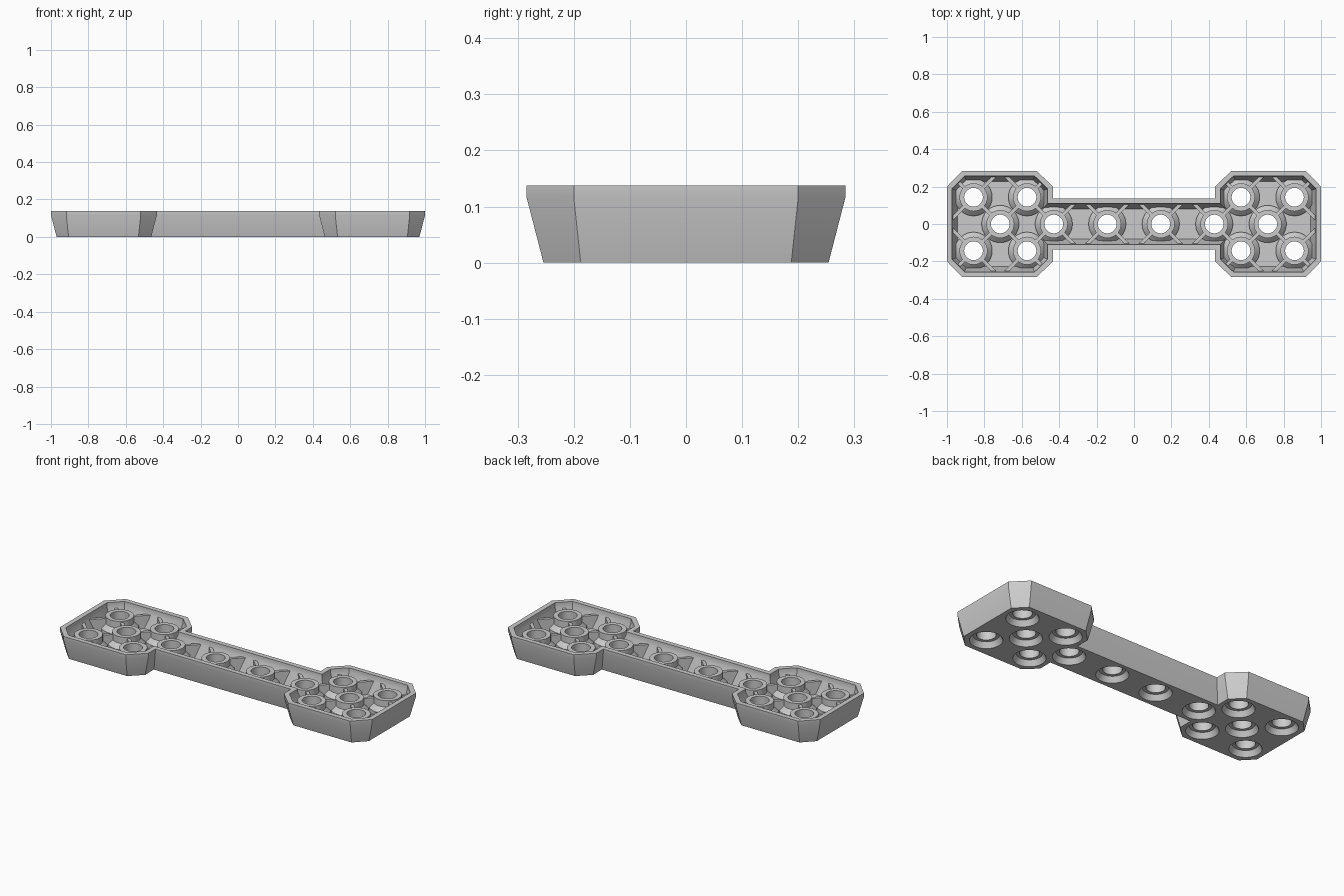
import bpy, bmesh, math

if "Cube" in bpy.data.objects:
    bpy.data.objects.remove(bpy.data.objects["Cube"])

P = 0.143          # half the hole pitch
FLOOR, RIM = 0.03, 0.138
HOLES = [(P * k, 0) for k in (-5, -3, -1, 1, 3, 5)]
HOLES += [(sx * P * k, sy * P) for sx in (-1, 1) for k in (4, 6) for sy in (-1, 1)]


def outline(d):
    """Dumbbell outline, offset inward by d."""
    t = 0.414 * d
    q = [(1 - d, .2 - t), (.918 - t, .284 - d), (.52 + t, .284 - d),
         (.434 + d, .2 - t), (.434 + d, .137 - d)]
    top = q + [(-x, y) for x, y in reversed(q)]
    return top + [(-x, -y) for x, y in top]


def finish(bm, name):
    bmesh.ops.recalc_face_normals(bm, faces=bm.faces)
    me = bpy.data.meshes.new(name)
    bm.to_mesh(me)
    bm.free()
    ob = bpy.data.objects.new(name, me)
    bpy.context.collection.objects.link(ob)
    return ob


def loft(bm, sections):
    """Closed solid through stacked (points, z) sections."""
    rings = [[bm.verts.new((x, y, z)) for x, y in pts] for pts, z in sections]
    n = len(rings[0])
    for a, b in zip(rings, rings[1:]):
        for i in range(n):
            bm.faces.new((a[i], a[(i + 1) % n], b[(i + 1) % n], b[i]))
    bm.faces.new(rings[0][::-1])
    bm.faces.new(rings[-1])


def prism(name, levels):
    bm = bmesh.new()
    loft(bm, [(outline(d), z) for d, z in levels])
    return finish(bm, name)


def turned(name, profile, spots, n=32):
    """The same turned (radius, z) solid at every spot."""
    bm = bmesh.new()
    for cx, cy in spots:
        loft(bm, [([(cx + r * math.cos(math.tau * i / n), cy + r * math.sin(math.tau * i / n))
                    for i in range(n)], z) for r, z in profile])
    return finish(bm, name)


def boolean(ob, other, op):
    m = ob.modifiers.new(op, 'BOOLEAN')
    m.operation, m.object, m.solver = op, other, 'EXACT'
    m.use_self = True
    bpy.context.view_layer.objects.active = ob
    bpy.ops.object.modifier_apply(modifier=m.name)
    bpy.data.objects.remove(other)


# tapered tray with hollow inside
plate = prism("connector_plate", [(.03, 0), (0, .116), (0, RIM)])
boolean(plate, prism("cavity", [(.056, FLOOR), (.028, .116), (.028, .2)]), 'DIFFERENCE')

# diagonal lattice ribs, trimmed to the middle of the wall
ribs = None
w = 0.009 * math.sqrt(2)
for s in (-1, 1):
    bm = bmesh.new()
    for k in range(-7, 8, 2):
        c, L = k * P, 0.3
        base = [(c - w - s * L, -L), (c + w - s * L, -L), (c + w + s * L, L), (c - w + s * L, L)]
        loft(bm, [(base, FLOOR - .01), (base, .105)])
    part = finish(bm, "ribs")
    if ribs:
        boolean(ribs, part, 'UNION')
    else:
        ribs = part
boolean(ribs, prism("trim", [(.043, .01), (.014, .116), (.014, .13)]), 'INTERSECT')
boolean(plate, ribs, 'UNION')

# stepped sleeves round the holes, then the countersunk holes themselves
boolean(plate, turned("sleeves", [(.1, .012), (.1, .05), (.075, .075), (.075, .113)], HOLES), 'UNION')
boolean(plate, turned("bores", [(.088, -.01), (.085, 0), (.068, .03), (.05, .0301), (.05, .2)],
                      HOLES), 'DIFFERENCE')

bpy.ops.object.select_all(action='DESELECT')
plate.select_set(True)
bpy.context.view_layer.objects.active = plate
bpy.ops.object.shade_smooth_by_angle(angle=math.radians(20))
